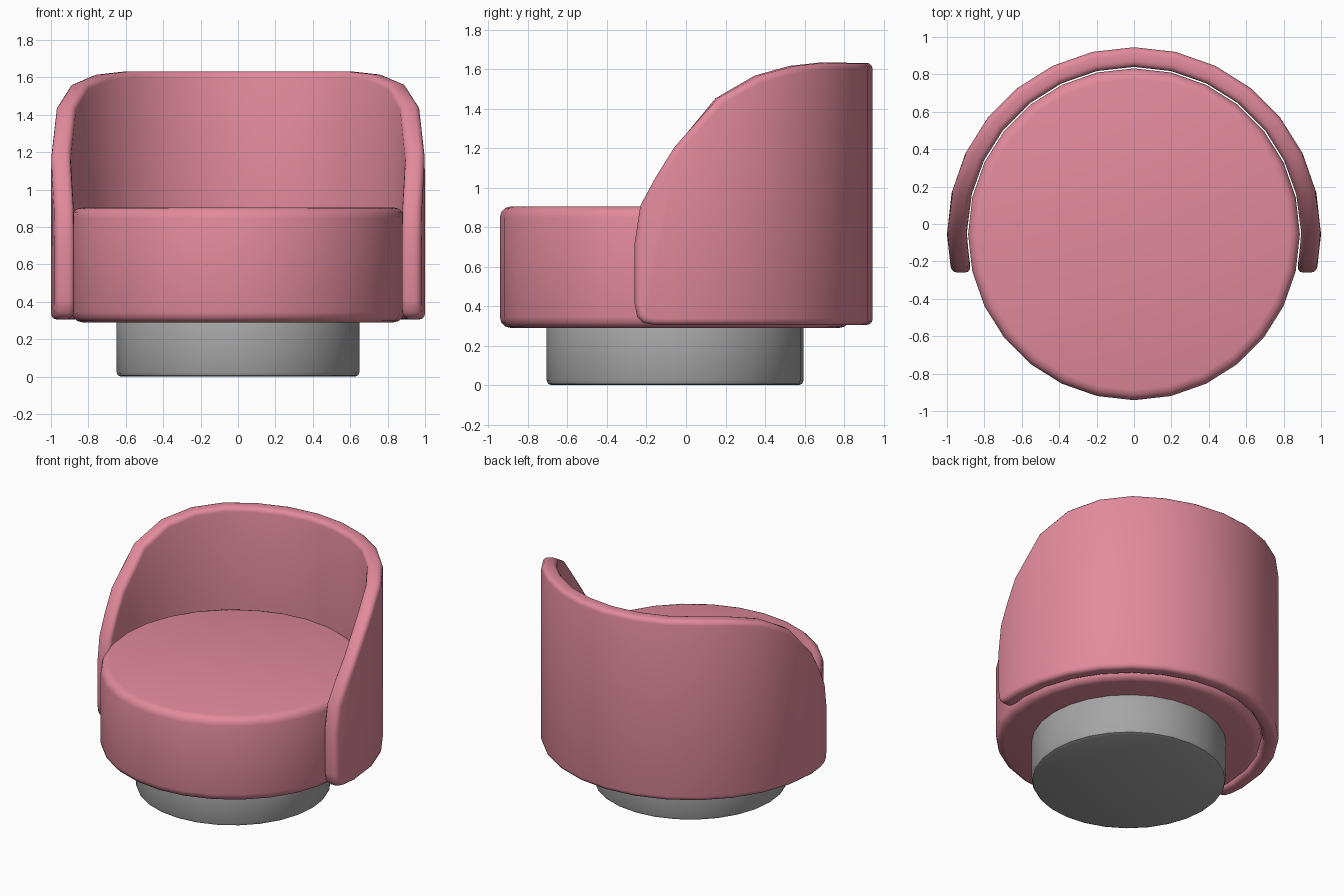
import bpy, bmesh, math

if "Cube" in bpy.data.objects:
    bpy.data.objects.remove(bpy.data.objects["Cube"])

SIDES = 28
STEP = 2 * math.pi / SIDES
CY = -0.055          # shared centre of all the round parts


def material(name, rgb):
    m = bpy.data.materials.new(name)
    m.diffuse_color = (*rgb, 1)
    m.use_nodes = True
    m.node_tree.nodes["Principled BSDF"].inputs["Base Color"].default_value = m.diffuse_color
    return m


pink = material("pink fabric", (0.76, 0.255, 0.337))
grey = material("grey base", (0.38, 0.38, 0.38))


def finish(name, bm, mat, width, segments):
    """Round the sharp edges, then turn the bmesh into a smooth shaded object."""
    bmesh.ops.recalc_face_normals(bm, faces=bm.faces[:])
    edges = [e for e in bm.edges if e.calc_face_angle(0) > math.radians(55)]
    bmesh.ops.bevel(bm, geom=edges, offset=width, segments=segments,
                    profile=0.5, affect='EDGES', clamp_overlap=True)
    me = bpy.data.meshes.new(name)
    bm.to_mesh(me)
    bm.free()
    me.materials.append(mat)
    ob = bpy.data.objects.new(name, me)
    bpy.context.collection.objects.link(ob)
    bpy.ops.object.select_all(action='DESELECT')
    ob.select_set(True)
    bpy.context.view_layer.objects.active = ob
    bpy.ops.object.shade_smooth_by_angle(angle=math.radians(40))


def drum(name, r, z0, z1, mat, width, segments):
    bm = bmesh.new()
    ring = [bm.verts.new((r * math.cos(i * STEP), CY + r * math.sin(i * STEP), z0))
            for i in range(SIDES)]
    bottom = bm.faces.new(ring)
    top = bmesh.ops.extrude_face_region(bm, geom=[bottom])["geom"]
    for v in top:
        if isinstance(v, bmesh.types.BMVert):
            v.co.z = z1
    finish(name, bm, mat, width, segments)


# Seat cushion and plinth
drum("seat", 0.887, 0.29, 0.905, pink, 0.055, 3)
drum("base", 0.65, 0.0, 0.32, grey, 0.025, 2)

# Wrap-around back: top height at each column, and rounded outline of the arm ends
R_OUT, R_IN, Z0 = 1.0, 0.895, 0.305
TOPS = [1.205, 1.45, 1.565, 1.615, 1.632, 1.632, 1.632, 1.632]
ARM = [(0.45, 0.305), (0.72, 0.315), (0.86, 0.345), (0.92, 0.41),
       (0.92, 0.72), (0.79, 0.91), (0.45, 1.05)]
HALF = SIDES // 2


def column(r, k, z):
    return (r * math.cos(k * STEP), CY + r * math.sin(k * STEP), z)


def arm_point(r, side, t, z):
    t /= r                       # keeps the end face square to the front
    x = r * (1 + (math.cos(STEP) - 1) * t)
    return (side * x, CY - r * math.sin(STEP) * t, z)


def panels(r):
    """Each panel is its corner points and the edges lying on the rim."""
    out = []
    for k in range(HALF):
        za, zb = TOPS[min(k, HALF - k)], TOPS[min(k + 1, HALF - k - 1)]
        out.append(([column(r, k, Z0), column(r, k + 1, Z0),
                     column(r, k + 1, zb), column(r, k, za)], [0, 2]))
    for side, k in ((1, 0), (-1, HALF)):
        pts = [column(r, k, Z0)] + [arm_point(r, side, t, z) for t, z in ARM]
        pts.append(column(r, k, TOPS[0]))
        out.append((pts, list(range(len(pts) - 1))))
    return out


bm = bmesh.new()
for (po, rim), (pi, _) in zip(panels(R_OUT), panels(R_IN)):
    vo = [bm.verts.new(p) for p in po]
    vi = [bm.verts.new(p) for p in pi]
    bm.faces.new(vo)
    bm.faces.new(vi[::-1])
    for i in rim:
        bm.faces.new((vo[i], vo[i + 1], vi[i + 1], vi[i]))
bmesh.ops.remove_doubles(bm, verts=bm.verts[:], dist=1e-4)
finish("backrest", bm, pink, 0.032, 3)
